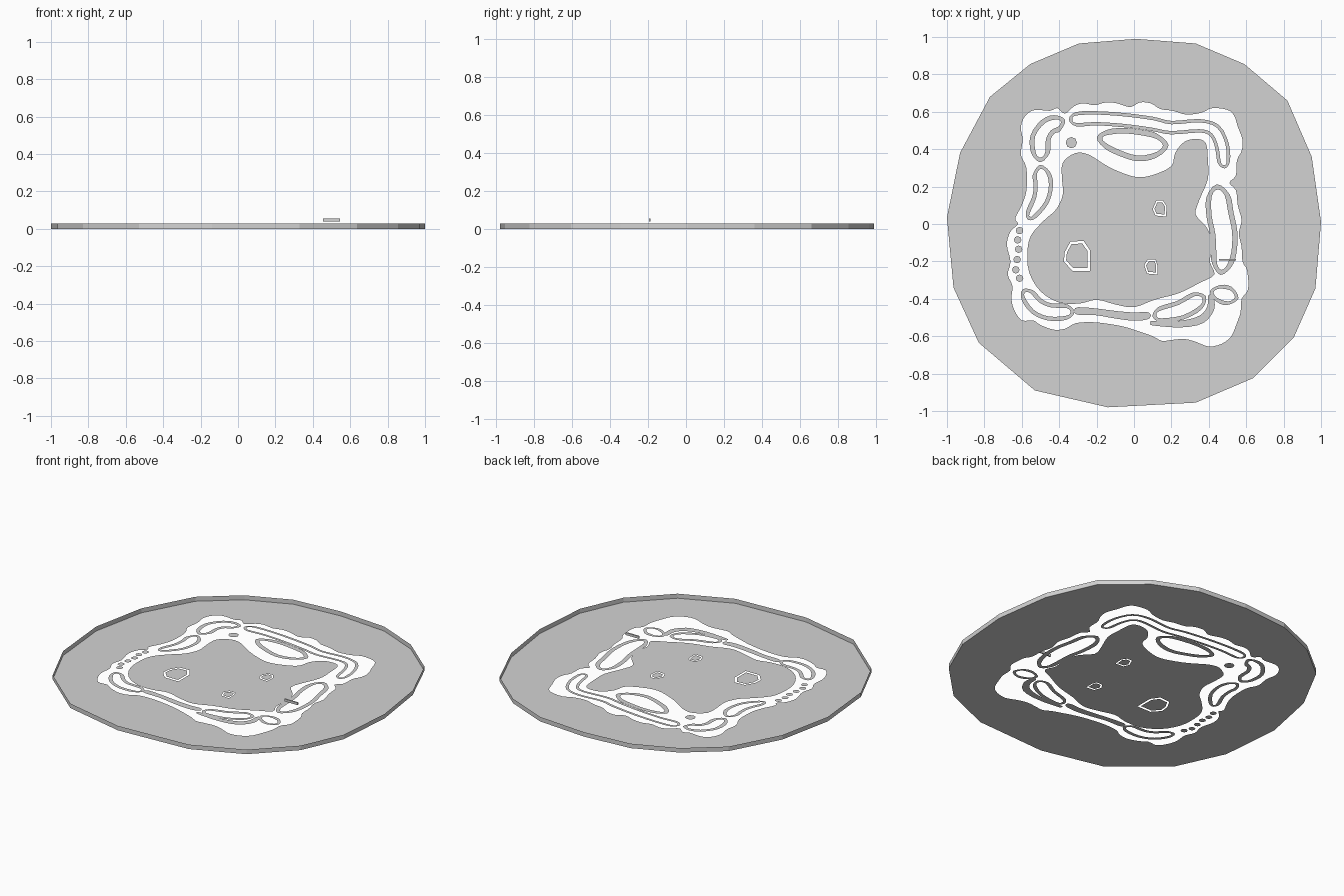
import bpy, bmesh, math
from mathutils import Vector

if "Cube" in bpy.data.objects:
    bpy.data.objects.remove(bpy.data.objects["Cube"])

grey = bpy.data.materials.new("stone_grey")
grey.diffuse_color = (0.65, 0.65, 0.65, 1)
grey.use_nodes = True
grey.node_tree.nodes["Principled BSDF"].inputs["Base Color"].default_value = grey.diffuse_color


def smooth(pts, n=3):
    """Closed Catmull-Rom loop through the points."""
    out, c = [], len(pts)
    for i in range(c):
        a, b, d, e = (Vector(pts[(i + k) % c]) for k in (-1, 0, 1, 2))
        for s in range(n):
            t = s / n
            out.append(0.5 * (2 * b + (d - a) * t + (2 * a - 5 * b + 4 * d - e) * t * t
                              + (3 * b - a - 3 * d + e) * t ** 3))
    return out


def sheet(name, loops):
    """Flat sheet at z = 0; nested loops alternate between solid and hole."""
    cu = bpy.data.curves.new(name, 'CURVE')
    cu.dimensions, cu.fill_mode = '2D', 'BOTH'
    for loop in loops:
        sp = cu.splines.new('POLY')
        sp.points.add(len(loop) - 1)
        for p, q in zip(sp.points, loop):
            p.co = (q[0], q[1], 0, 1)
        sp.use_cyclic_u = True
    tmp = bpy.data.objects.new(name + "_outline", cu)
    bpy.context.collection.objects.link(tmp)
    me = bpy.data.meshes.new_from_object(tmp.evaluated_get(bpy.context.evaluated_depsgraph_get()))
    bpy.data.objects.remove(tmp)
    bm = bmesh.new()
    bm.from_mesh(me)
    bm.normal_update()
    bmesh.ops.reverse_faces(bm, faces=[f for f in bm.faces if f.normal.z < 0])
    finish(name, bm)


def finish(name, bm):
    me = bpy.data.meshes.new(name)
    bm.to_mesh(me)
    bm.free()
    me.materials.append(grey)
    ob = bpy.data.objects.new(name, me)
    bpy.context.collection.objects.link(ob)
    return ob


def ribbon(path, grow):
    """Rounded outline around a centreline of (x, y, radius) points."""
    left, right = [], []
    last = len(path) - 1
    for i, (x, y, r) in enumerate(path):
        a, b = path[max(i - 1, 0)], path[min(i + 1, last)]
        t = Vector((b[0] - a[0], b[1] - a[1])).normalized()
        n, p, r = Vector((-t.y, t.x)), Vector((x, y)), r + grow
        left.append(p + n * r)
        right.append(p - n * r)
        if i == 0:
            start = p - t * r
        if i == last:
            end = p + t * r
    return smooth([start] + left + [end] + right[::-1])


def circle(x, y, r, n=8):
    return [(x + r * math.cos(2 * math.pi * k / n), y + r * math.sin(2 * math.pi * k / n))
            for k in range(n)]


def shrink(loop, f):
    c = sum((Vector(p) for p in loop), Vector((0, 0))) / len(loop)
    return [c + (Vector(p) - c) * f for p in loop]


# Outer edge of the plate
edge = [(.01, .99), (.33, .965), (.59, .855), (.82, .66), (.95, .36), (1, .01), (.97, -.345),
        (.855, -.605), (.635, -.825), (.33, -.955), (-.14, -.98), (-.53, -.89), (-.83, -.635),
        (-.965, -.34), (-1, .035), (-.93, .38), (-.77, .68), (-.555, .855), (-.295, .965)]

# Outer and inner shore of the wavy square opening
shore_out = [(-.58, .58), (-.53, .61), (-.45, .605), (-.41, .62), (-.37, .59), (-.32, .63),
             (-.27, .645), (-.21, .635), (-.15, .65), (-.09, .645), (-.02, .625), (.03, .65),
             (.09, .645), (.14, .615), (.21, .605), (.28, .585), (.36, .595), (.42, .62),
             (.5, .61), (.535, .58), (.555, .52), (.58, .45), (.575, .39), (.55, .34),
             (.545, .26), (.51, .22), (.545, .18), (.555, .1), (.575, .02), (.56, -.05),
             (.575, -.12), (.58, -.2), (.605, -.25), (.61, -.35), (.575, -.4), (.57, -.47),
             (.55, -.53), (.52, -.6), (.47, -.64), (.4, -.655), (.33, -.63), (.27, -.615),
             (.2, -.62), (.15, -.625), (.1, -.6), (.03, -.575), (-.05, -.55), (-.13, -.535),
             (-.22, -.525), (-.31, -.53), (-.37, -.56), (-.43, -.565), (-.5, -.54), (-.54, -.515),
             (-.6, -.515), (-.64, -.46), (-.655, -.4), (-.65, -.33), (-.675, -.27), (-.66, -.2),
             (-.68, -.11), (-.66, -.04), (-.62, 0), (-.635, .03), (-.6, .1), (-.575, .18),
             (-.575, .3), (-.605, .37), (-.595, .45), (-.605, .52)]
shore_in = [(-.24, .37), (-.31, .38), (-.38, .33), (-.385, .24), (-.38, .16), (-.415, .08),
            (-.48, .02), (-.55, -.06), (-.57, -.15), (-.56, -.26), (-.5, -.36), (-.4, -.42),
            (-.29, -.425), (-.2, -.405), (-.1, -.43), (0, -.445), (.11, -.405), (.24, -.37),
            (.35, -.315), (.43, -.27), (.405, -.2), (.42, -.11), (.39, -.02), (.33, .05),
            (.35, .13), (.395, .24), (.395, .34), (.385, .43), (.34, .455), (.27, .44),
            (.22, .38), (.2, .31), (.11, .265), (.02, .25), (-.08, .28), (-.16, .32)]
sheet("outer_plate", [edge, smooth(shore_out)])

# Central plate with three thin outlined cells
cells = [[(-.37, -.15), (-.34, -.095), (-.27, -.09), (-.235, -.14), (-.235, -.25), (-.33, -.25),
          (-.375, -.2)],
         [(.1, .08), (.12, .125), (.155, .125), (.175, .095), (.17, .04), (.115, .045)],
         [(.055, -.22), (.075, -.19), (.115, -.19), (.125, -.22), (.125, -.27), (.07, -.265)]]
sheet("central_plate", [smooth(shore_in)] + cells)
for i, c in enumerate(cells):
    sheet(f"cell_{i}", [shrink(c, 0.82 if i == 0 else 0.76)])

# Banded islands: a rim around an open lobe
bands = {
    "northwest_band": (.025, [(-.5, .38, .025), (-.5, .46, .03), (-.46, .52, .025),
                              (-.41, .54, .02)]),
    "west_band": (.022, [(-.55, .05, .01), (-.5, .13, .025), (-.485, .21, .03), (-.495, .27, .025)]),
    "north_band": (.018, [(-.31, .56, .02), (-.2, .565, .02), (-.05, .555, .02), (.1, .535, .02),
                          (.2, .515, .018), (.35, .525, .018), (.43, .5, .02), (.47, .42, .02),
                          (.48, .33, .015)]),
    "lake_band": (.03, [(-.15, .455, .02), (-.07, .44, .045), (.03, .42, .055), (.12, .42, .035)]),
    "east_band": (.028, [(.45, .15, .035), (.46, .05, .045), (.48, -.05, .045), (.48, -.15, .04),
                         (.47, -.22, .025)]),
    "southeast_band": (.02, [(.45, -.37, .025), (.51, -.385, .03)]),
    "south_band": (.022, [(.14, -.485, .02), (.25, -.46, .03), (.34, -.41, .028)]),
    "southwest_band": (.022, [(-.57, -.38, .018), (-.52, -.44, .025), (-.45, -.47, .025),
                              (-.36, -.47, .02)]),
}
for name, (rim, path) in bands.items():
    sheet(name, [ribbon(path, rim), ribbon(path, 0)])

# Solid thin islands, small patch and bead row
sheet("south_strip", [ribbon([(-.3, -.465, .02), (-.2, -.47, .018), (-.1, -.485, .02),
                              (0, -.495, .022), (.07, -.49, .02)], 0)])
sheet("southeast_strip", [ribbon([(.1, -.53, .012), (.25, -.535, .018), (.36, -.51, .022),
                                  (.41, -.45, .02), (.41, -.39, .015)], 0)])
sheet("patch", [circle(-.335, .435, .03)])
for i, (x, y) in enumerate([(-.612, -.035), (-.622, -.085), (-.617, -.135), (-.625, -.19),
                            (-.632, -.245), (-.612, -.29)]):
    sheet(f"bead_{i}", [circle(x, y, .02)])

# Low upright rim around the plate
bm = bmesh.new()
low = [bm.verts.new((x, y, 0)) for x, y in edge]
top = [bm.verts.new((x, y, .028)) for x, y in edge]
for i in range(len(edge)):
    j = (i + 1) % len(edge)
    bm.faces.new((low[j], low[i], top[i], top[j]))
finish("rim_wall", bm)

# Small plank above the eastern band
bm = bmesh.new()
bmesh.ops.create_cube(bm, size=1)
bmesh.ops.scale(bm, vec=(.09, .008, .015), verts=bm.verts)
plank = finish("plank", bm)
plank.location = (.5, -.19, .047)
